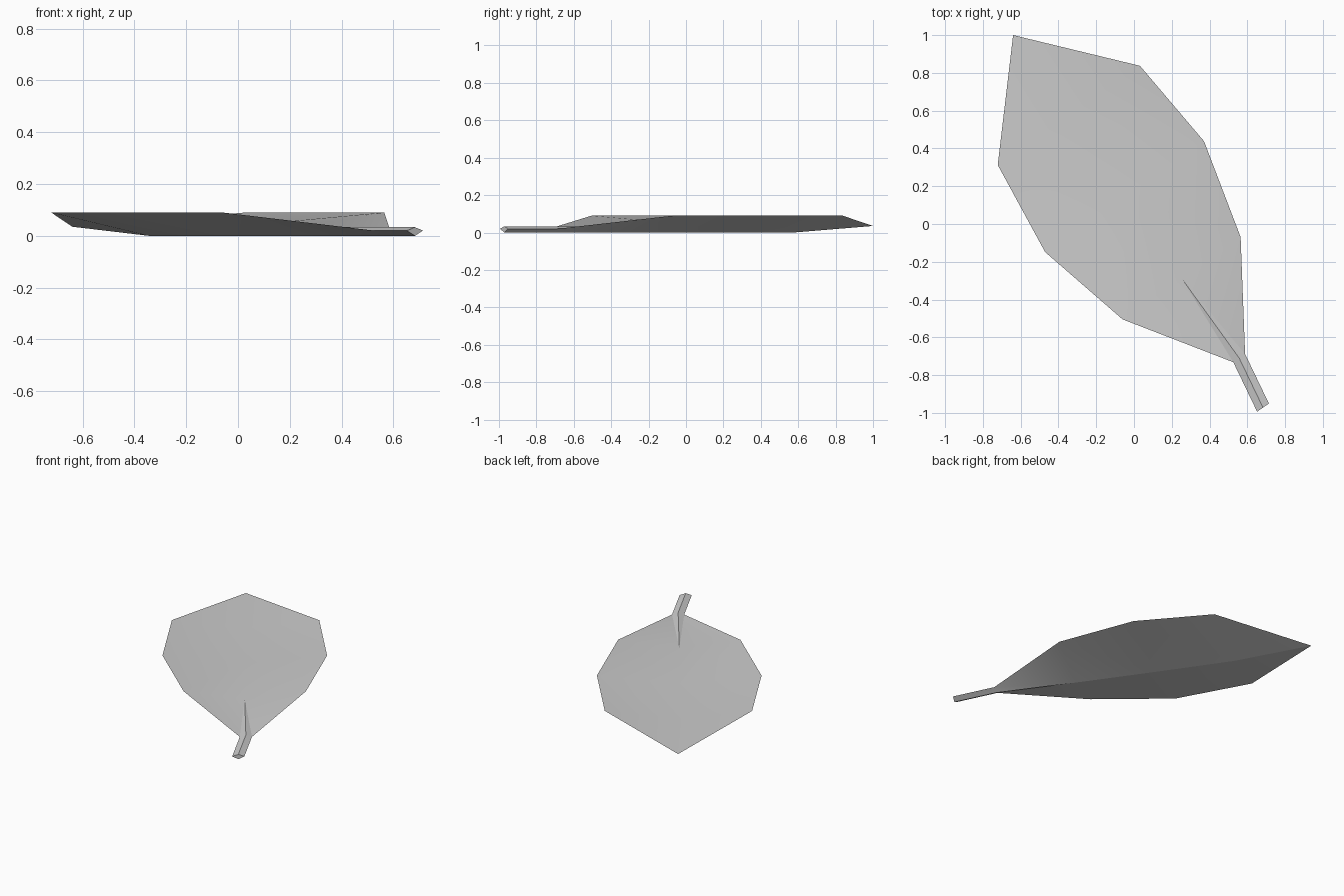
import bpy, bmesh, math
from mathutils import Vector

cube = bpy.data.objects.get("Cube")
if cube:
    bpy.data.objects.remove(cube, do_unlink=True)

# Single matte grey
grey = bpy.data.materials.new("leaf_grey")
grey.use_nodes = True
colour = (0.6, 0.6, 0.6, 1)
grey.diffuse_color = colour
grey.node_tree.nodes["Principled BSDF"].inputs["Base Color"].default_value = colour

ACROSS = Vector((0.82, 0.572, 0))
TOP_Z = 0.033
TIP = (-0.64, 1.0, 0.035)
# Midrib stations from blade to stem end: x, y, half width, rim height
STATIONS = [
    (-0.345, 0.575, 0.459, 0.09),
    (-0.05, 0.145, 0.513, 0.09),
    (0.252, -0.287, 0.381, 0.09),
    (0.557, -0.71, 0.038, 0.02),
    (0.683, -0.972, 0.038, 0.02),
]

bm = bmesh.new()
tip = bm.verts.new(TIP)

# Diamond cross-sections: one rim, upper rib, other rim, lower rib
rings = []
for x, y, half, rim_z in STATIONS:
    rim = Vector((x, y, rim_z))
    rings.append([bm.verts.new(p) for p in (
        rim + ACROSS * half, (x, y, TOP_Z), rim - ACROSS * half, (x, y, 0))])

# Pointed leaf tip
for k in range(4):
    bm.faces.new((tip, rings[0][k], rings[0][(k + 1) % 4]))

# Blade and stem skin, with diagonals running from rib to the next rim
for a, b in zip(rings, rings[1:]):
    for rim in (0, 2):
        for rib in (1, 3):
            bm.faces.new((a[rib], b[rim], a[rim]))
            bm.faces.new((a[rib], b[rib], b[rim]))

# Stem end cap
bm.faces.new(rings[-1])
bmesh.ops.recalc_face_normals(bm, faces=bm.faces)

mesh = bpy.data.meshes.new("leaf")
bm.to_mesh(mesh)
bm.free()
mesh.materials.append(grey)
leaf = bpy.data.objects.new("leaf", mesh)
bpy.context.collection.objects.link(leaf)

# Soft upper fold, crisp rim and underside ridge
bpy.context.view_layer.objects.active = leaf
leaf.select_set(True)
bpy.ops.object.shade_smooth_by_angle(angle=math.radians(19))
